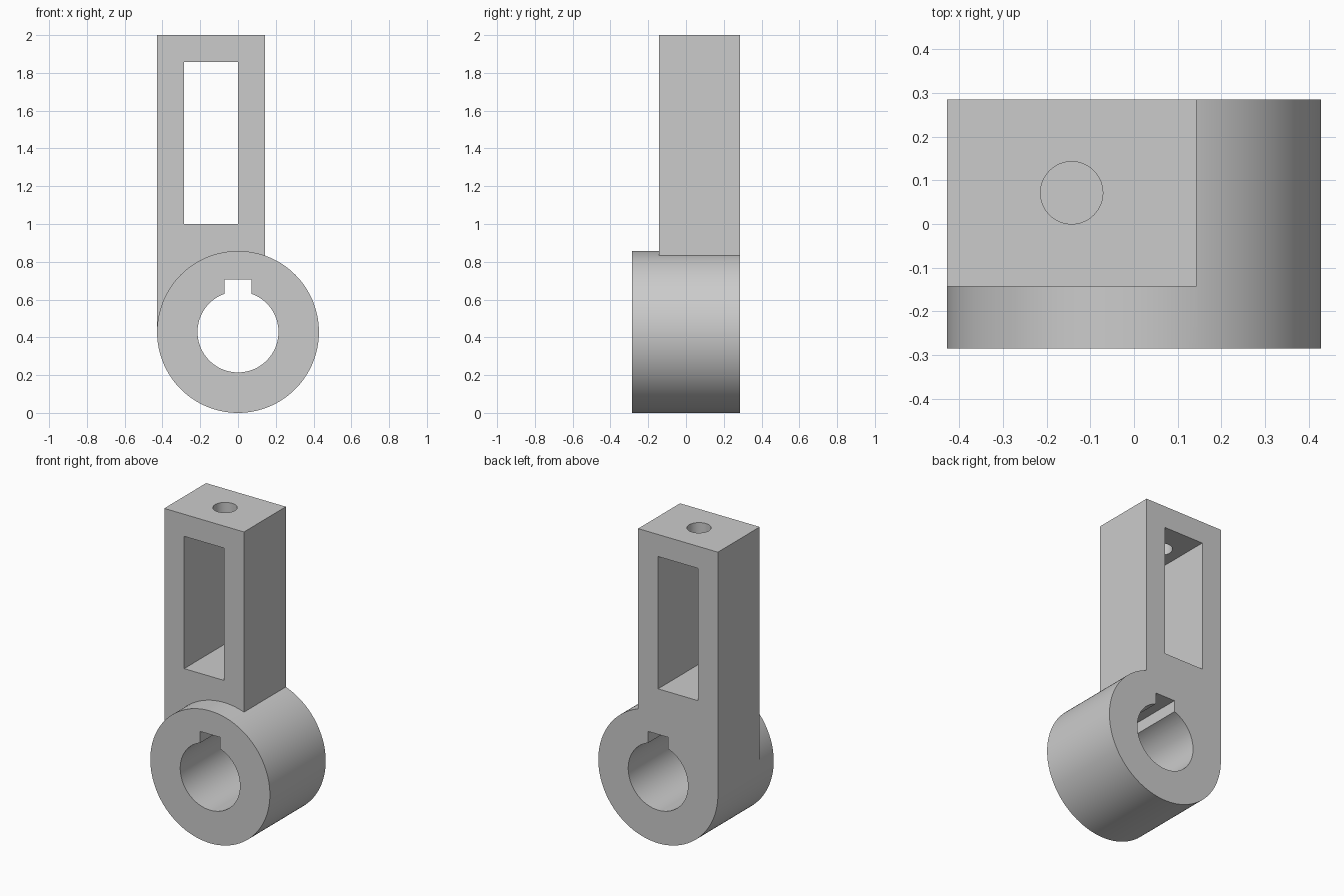
import bpy
import math

cube = bpy.data.objects.get("Cube")
if cube:
    bpy.data.objects.remove(cube, do_unlink=True)

U = 1 / 7            # base module of the part
HUB_R = 3 * U        # hub radius and axis height
BACK = 2 * U         # shared rear plane

# Single bare metal colour
metal = bpy.data.materials.new("plain grey metal")
metal.use_nodes = True
grey = (0.6, 0.6, 0.6, 1)
metal.diffuse_color = grey
metal.node_tree.nodes["Principled BSDF"].inputs["Base Color"].default_value = grey


def box(name, x, y, z):
    """Box given by its (min, max) on each axis."""
    bpy.ops.mesh.primitive_cube_add(size=1)
    ob = bpy.context.object
    ob.name = name
    ob.location = [(a + b) / 2 for a, b in (x, y, z)]
    ob.scale = [b - a for a, b in (x, y, z)]
    bpy.ops.object.transform_apply(location=True, rotation=True, scale=True)
    return ob


def cylinder(name, radius, depth, location, lying=False, sides=128):
    bpy.ops.mesh.primitive_cylinder_add(
        vertices=sides, radius=radius, depth=depth, location=location,
        rotation=(math.pi / 2 if lying else 0, 0, 0))
    ob = bpy.context.object
    ob.name = name
    bpy.ops.object.transform_apply(location=True, rotation=True, scale=True)
    return ob


def combine(target, tool, operation):
    """Apply a boolean and remove the tool."""
    tool.hide_render = True
    bpy.ops.object.select_all(action="DESELECT")
    target.select_set(True)
    bpy.context.view_layer.objects.active = target
    mod = target.modifiers.new(operation, "BOOLEAN")
    mod.operation = operation
    mod.solver = "EXACT"
    mod.object = tool
    bpy.ops.object.modifier_apply(modifier=mod.name)
    bpy.data.objects.remove(tool, do_unlink=True)


# Hub with the upright arm, flush at the back and tangent on the right side
body = cylinder("slotted_arm_with_hub", HUB_R, 4 * U, (0, 0, HUB_R), lying=True)
arm = box("arm", (-HUB_R, U), (-U, BACK), (HUB_R, 2))
combine(body, arm, "UNION")

# Shaft bore with its keyway, window slot, and screw hole through the top wall
bore = cylinder("bore", 1.5 * U, 1, (0, 0, HUB_R), lying=True)
keyway = box("keyway", (-U / 2, U / 2), (-0.5, 0.5), (HUB_R, 0.705))
slot = box("slot", (-2 * U, 0), (-0.5, 0.5), (1, 13 * U))
screw_hole = cylinder("screw_hole", U / 2, 0.5, (-U, U / 2, 2), sides=64)
for cutter in (bore, keyway, slot, screw_hole):
    combine(body, cutter, "DIFFERENCE")

# Finish
body.data.materials.clear()
body.data.materials.append(metal)
for face in body.data.polygons:
    face.material_index = 0
body.select_set(True)
bpy.context.view_layer.objects.active = body
bpy.ops.object.shade_smooth_by_angle(angle=math.radians(30))
